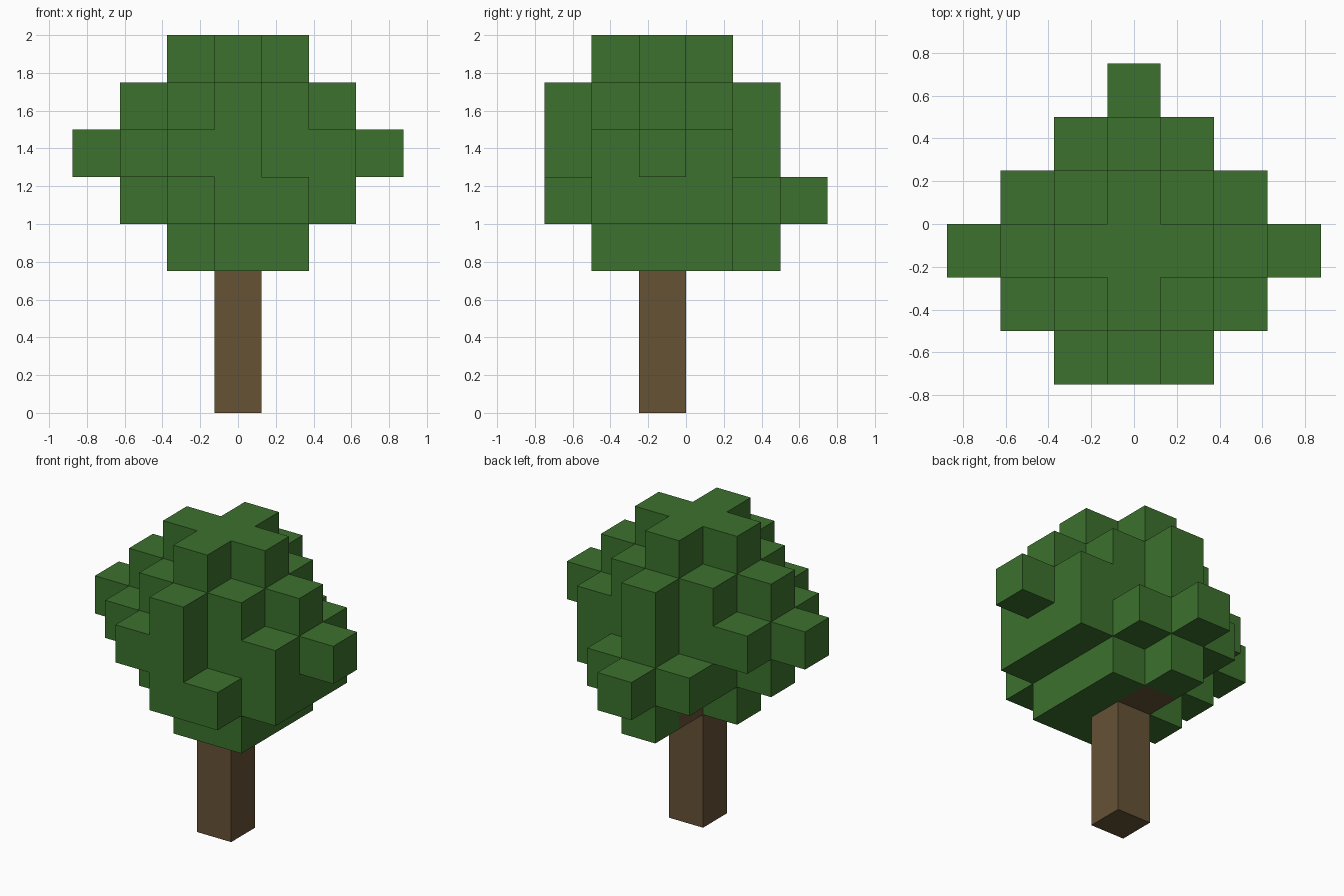
import bpy
import bmesh
from mathutils import Vector

CELL = 0.25

default_cube = bpy.data.objects.get("Cube")
if default_cube:
    bpy.data.objects.remove(default_cube, do_unlink=True)


def make_material(name, color):
    mat = bpy.data.materials.new(name)
    mat.use_nodes = True
    mat.diffuse_color = color
    bsdf = mat.node_tree.nodes["Principled BSDF"]
    bsdf.inputs["Base Color"].default_value = color
    bsdf.inputs["Roughness"].default_value = 1
    return mat


# Crown slices from lowest to highest; rows run front to back, columns along x
LEAF = "#"
WOOD = "T"
SLICES = [
    [".......", "...##..", "..#T#..", "...T#..", "...#...", "......."],
    ["...##..", "..####.", ".#####.", "..####.", "..###..", "...#..."],
    ["..##...", ".#####.", "#######", ".#####.", "...#...", "......."],
    ["...#...", "..###..", ".#####.", "..###..", "...#...", "......."],
    [".......", "...#...", "..###..", "...#...", ".......", "......."],
]
TRUNK_CELLS = 3

cells = {(3, 2, k): WOOD for k in range(TRUNK_CELLS)}
for k, rows in enumerate(SLICES, TRUNK_CELLS):
    for j, row in enumerate(rows):
        for i, mark in enumerate(row):
            if mark != ".":
                cells[i, j, k] = mark

AXES = [Vector((1, 0, 0)), Vector((0, 1, 0)), Vector((0, 0, 1))]


def build_blocks(name, mark, mat):
    """Outer skin of all cells carrying one mark."""
    bm = bmesh.new()
    for cell, kind in cells.items():
        if kind != mark:
            continue
        # Cell centre, with the whole grid centred on x and y
        center = Vector((cell[0] - 3, cell[1] - 2.5, cell[2] + 0.5))
        for n in range(3):
            for sign in (-1, 1):
                normal = AXES[n] * sign
                neighbour = tuple(int(c + d) for c, d in zip(cell, normal))
                if neighbour in cells:
                    continue
                u = AXES[(n + 1) % 3] / 2
                v = normal.cross(u)
                mid = center + normal / 2
                corners = (mid - u - v, mid + u - v, mid + u + v, mid - u + v)
                bm.faces.new([bm.verts.new(p * CELL) for p in corners])
    bmesh.ops.remove_doubles(bm, verts=bm.verts[:], dist=0.001)
    mesh = bpy.data.meshes.new(name)
    bm.to_mesh(mesh)
    bm.free()
    mesh.materials.append(mat)
    obj = bpy.data.objects.new(name, mesh)
    bpy.context.collection.objects.link(obj)
    return obj


# Trunk with its short upper branch, and the stepped leafy crown
build_blocks("trunk", WOOD, make_material("bark brown", (0.133, 0.084, 0.036, 1)))
build_blocks("leaf_crown", LEAF, make_material("leaf green", (0.045, 0.165, 0.027, 1)))
